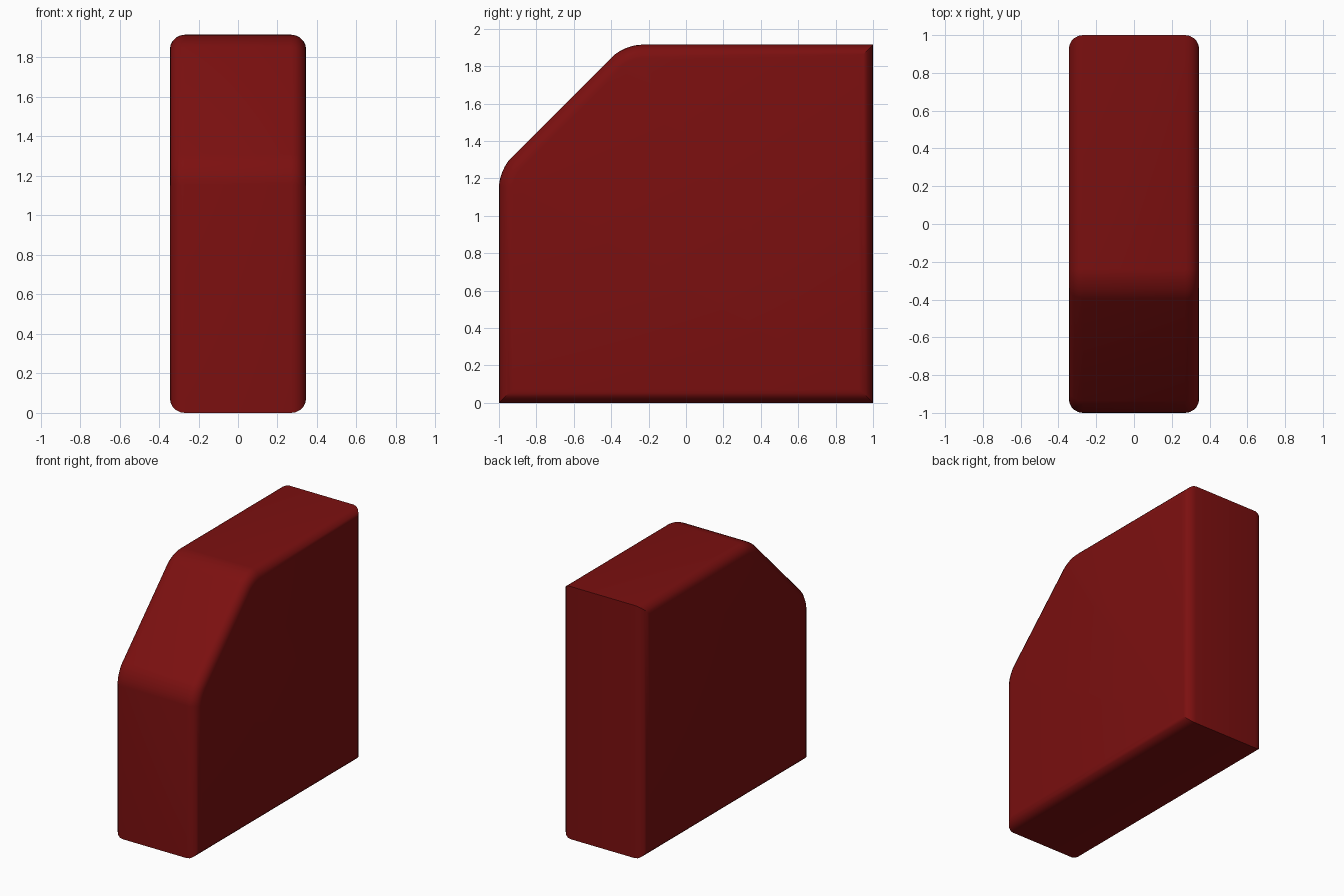
import bpy, bmesh, math

if "Cube" in bpy.data.objects:
    bpy.data.objects.remove(bpy.data.objects["Cube"])

HALF_W, HEIGHT = 0.345, 1.915
CUT_Z, CUT_Y = 1.245, -0.33     # where the sloped front meets the front and the top
EDGE = 0.075                    # rounding around both side faces

mat = bpy.data.materials.new("dark_red")
mat.diffuse_color = (0.2, 0.005, 0.005, 1)
mat.use_nodes = True
mat.node_tree.nodes["Principled BSDF"].inputs["Base Color"].default_value = mat.diffuse_color

# Side profile in the y-z plane, extruded along x
bm = bmesh.new()
profile = [(-1, 0), (1, 0), (1, HEIGHT), (CUT_Y, HEIGHT), (-1, CUT_Z)]
face = bm.faces.new([bm.verts.new((-HALF_W, y, z)) for y, z in profile])
ext = bmesh.ops.extrude_face_region(bm, geom=[face])
for v in ext["geom"]:
    if isinstance(v, bmesh.types.BMVert):
        v.co.x = HALF_W
bmesh.ops.recalc_face_normals(bm, faces=bm.faces)

# Soft corners at both ends of the slope
def on_slope_end(v):
    return (abs(v.co.z - CUT_Z) < 1e-4) or (abs(v.co.y - CUT_Y) < 1e-4)

ends = [e for e in bm.edges
        if abs(e.verts[0].co.x - e.verts[1].co.x) > 0.1
        and on_slope_end(e.verts[0])]
bmesh.ops.bevel(bm, geom=ends, offset=0.09, offset_type='OFFSET',
                segments=6, profile=0.5, affect='EDGES')

# Rounded rim around each side face, other corners stay crisp
rim = [e for e in bm.edges
       if abs(e.verts[0].co.x - e.verts[1].co.x) < 1e-4]
rim = [e for e in rim if any(abs(f.normal.x) > 0.9 for f in e.link_faces)]
bmesh.ops.bevel(bm, geom=rim, offset=EDGE, offset_type='OFFSET',
                segments=5, profile=0.5, affect='EDGES')
bmesh.ops.recalc_face_normals(bm, faces=bm.faces)

mesh = bpy.data.meshes.new("sloped_block")
bm.to_mesh(mesh)
bm.free()
block = bpy.data.objects.new("sloped_block", mesh)
bpy.context.collection.objects.link(block)
mesh.materials.append(mat)

bpy.context.view_layer.objects.active = block
block.select_set(True)
bpy.ops.object.shade_smooth_by_angle(angle=math.radians(35))
